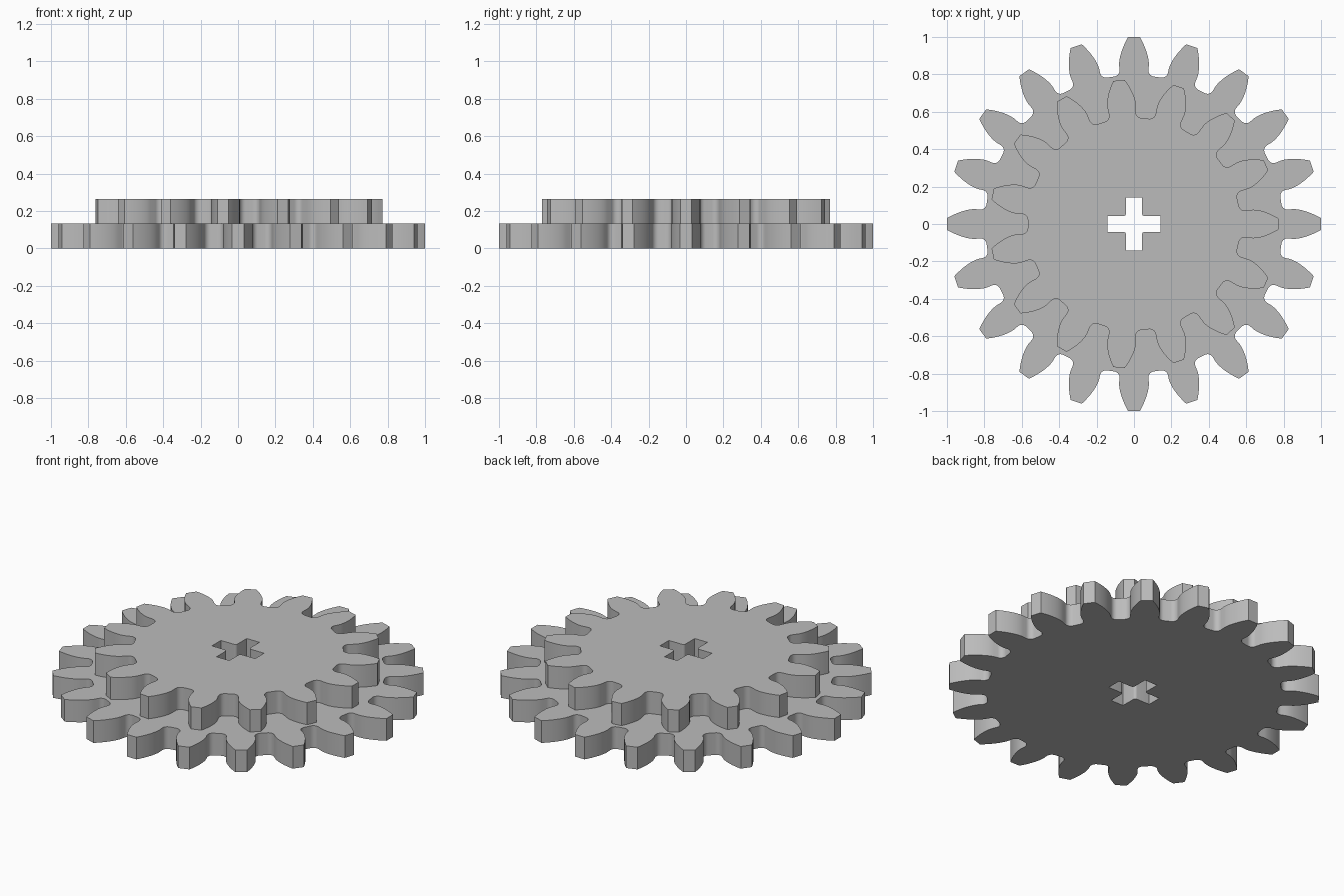
import bpy, bmesh
from math import pi, sin, cos, tan, asin, acos, sqrt, radians

if "Cube" in bpy.data.objects:
    bpy.data.objects.remove(bpy.data.objects["Cube"])

MODULE = 1 / 11
THICK = 0.132
PRESSURE = radians(20)

grey = bpy.data.materials.new("plain grey")
grey.use_nodes = True
colour = (0.5, 0.5, 0.5, 1)
grey.diffuse_color = colour
grey.node_tree.nodes["Principled BSDF"].inputs["Base Color"].default_value = colour


def involute(angle):
    return tan(angle) - angle


def gear_outline(teeth, steps=7, fillet=0.033):
    """Involute teeth with rounded roots; the first tooth points along +x."""
    pitch = MODULE * teeth / 2
    base, tip, root = pitch * cos(PRESSURE), pitch + MODULE, pitch - 1.25 * MODULE
    base_half = pi / (2 * teeth) + involute(PRESSURE)
    # one flank as (radius, angle), tip to root
    flank = []
    for i in range(steps + 1):
        r = tip + (base - tip) * i / steps
        flank.append((r, base_half - involute(acos(min(1, base / r)))))
    # root fillet, tangent to the radial flank and the root circle
    centre = root + fillet
    offset = asin(fillet / centre)
    reach = pi / 2 - offset
    for i in range(steps + 1):
        a = reach * i / steps
        u = centre * cos(offset) - fillet * sin(a)
        v = fillet - fillet * cos(a)
        flank.append((sqrt(u * u + v * v), base_half + asin(v / sqrt(u * u + v * v))))
    tooth = [(r, -a) for r, a in reversed(flank)] + flank
    return [(r * cos(a + 2 * pi * k / teeth), r * sin(a + 2 * pi * k / teeth))
            for k in range(teeth) for r, a in tooth]


def cross_outline(arm=0.142, half=0.042, soft=0.015):
    """Axle hole: four arms with softened inner corners."""
    quarter = [(arm, -half), (arm, half)]
    for i in range(5):
        a = pi / 8 * i
        quarter.append((half + soft * (1 - sin(a)), half + soft * (1 - cos(a))))
    points = []
    for turn in range(4):
        points += quarter
        quarter = [(-y, x) for x, y in quarter]
    return points


def make_gear(name, teeth, bottom):
    bm = bmesh.new()
    edges = []
    for outline in (gear_outline(teeth), cross_outline()):
        verts = [bm.verts.new((x, y, bottom)) for x, y in outline]
        edges += [bm.edges.new((v, verts[i - 1])) for i, v in enumerate(verts)]
    bmesh.ops.triangle_fill(bm, edges=edges, use_beauty=True, normal=(0, 0, 1))
    top = bmesh.ops.extrude_face_region(bm, geom=bm.faces[:], use_keep_orig=True)
    bmesh.ops.translate(bm, vec=(0, 0, THICK),
                        verts=[g for g in top["geom"] if isinstance(g, bmesh.types.BMVert)])
    bmesh.ops.recalc_face_normals(bm, faces=bm.faces[:])
    mesh = bpy.data.meshes.new(name)
    bm.to_mesh(mesh)
    bm.free()
    mesh.materials.append(grey)
    gear = bpy.data.objects.new(name, mesh)
    bpy.context.collection.objects.link(gear)
    bpy.ops.object.select_all(action="DESELECT")
    gear.select_set(True)
    bpy.context.view_layer.objects.active = gear
    bpy.ops.object.shade_smooth_by_angle(angle=radians(30))


make_gear("large_gear", 20, 0)
make_gear("small_gear", 15, THICK)
